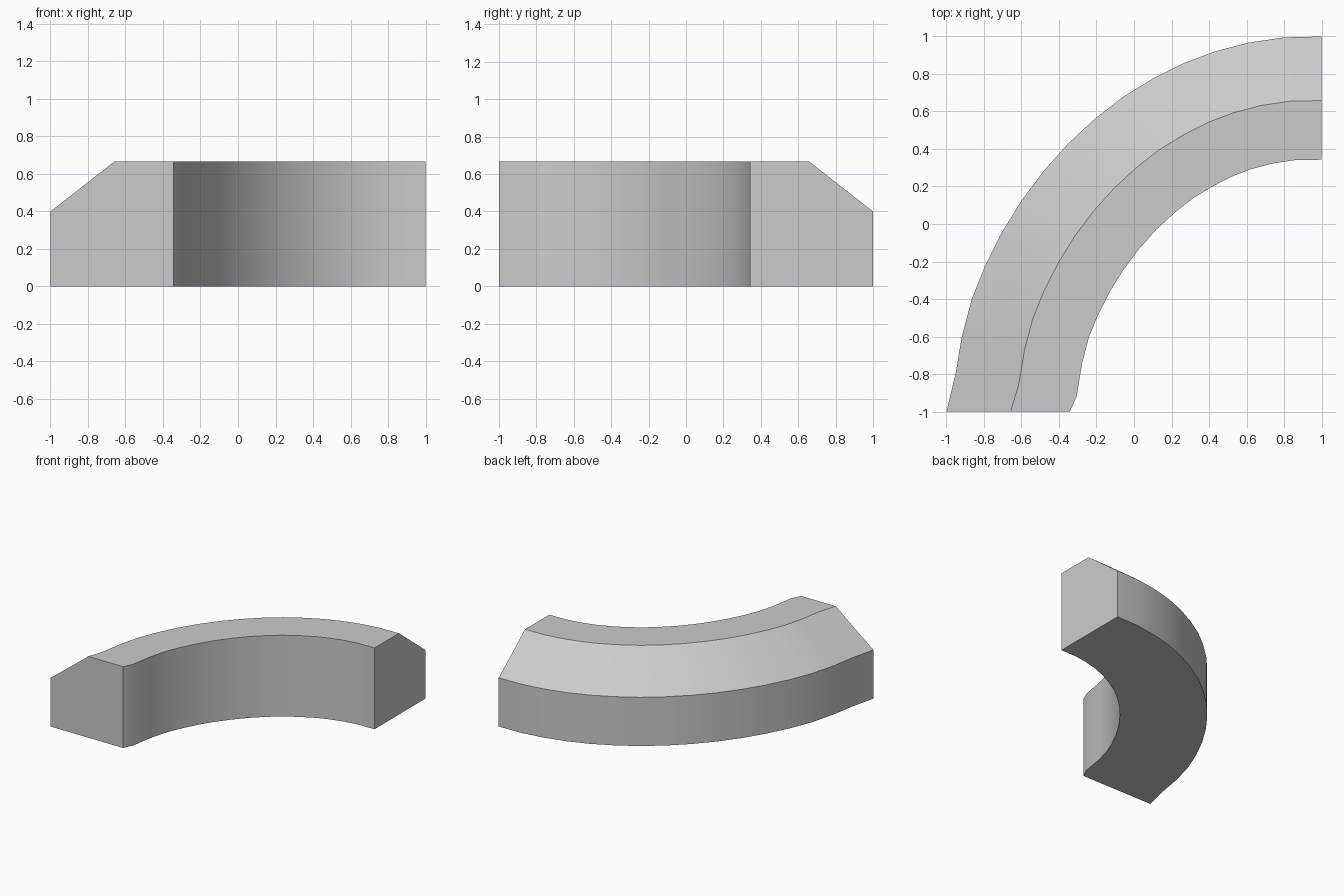
import bpy, bmesh
from mathutils import Vector

if "Cube" in bpy.data.objects:
    bpy.data.objects.remove(bpy.data.objects["Cube"])

# Outer edge of the curved kerb, seen from above
outer = [Vector(p) for p in (
    (-1, -1), (-.95, -.79), (-.918, -.6), (-.865, -.4), (-.793, -.22),
    (-.702, -.04), (-.6, .125), (-.48, .285), (-.35, .43), (-.21, .56),
    (-.06, .677), (.1, .775), (.265, .858), (.43, .92), (.61, .967),
    (.8, .995), (1, 1))]
WIDTH = .657
# Cross-section: (fraction of width inward, height)
section = [(0, 0), (0, .4), (.52, .667), (1, .667), (1, 0)]


def inward(i):
    # End cuts are square to the axes; elsewhere follow the path normal
    if i == 0:
        return Vector((1, 0))
    if i == len(outer) - 1:
        return Vector((0, -1))
    t = (outer[i + 1] - outer[i - 1]).normalized()
    return Vector((t.y, -t.x))


# Sweep the section along the path and cap both ends
bm = bmesh.new()
rings = []
for i, p in enumerate(outer):
    n = inward(i) * WIDTH
    rings.append([bm.verts.new((p.x + n.x * f, p.y + n.y * f, z)) for f, z in section])
for a, b in zip(rings, rings[1:]):
    for k in range(len(section)):
        m = (k + 1) % len(section)
        bm.faces.new((a[k], a[m], b[m], b[k]))
bm.faces.new(rings[0])
bm.faces.new(rings[-1])
bmesh.ops.recalc_face_normals(bm, faces=bm.faces)

mesh = bpy.data.meshes.new("curved_kerb")
bm.to_mesh(mesh)
bm.free()
kerb = bpy.data.objects.new("curved_kerb", mesh)
bpy.context.collection.objects.link(kerb)

# Smooth along the bend, crisp at the section corners
bpy.context.view_layer.objects.active = kerb
kerb.select_set(True)
bpy.ops.object.shade_smooth_by_angle(angle=.5)
